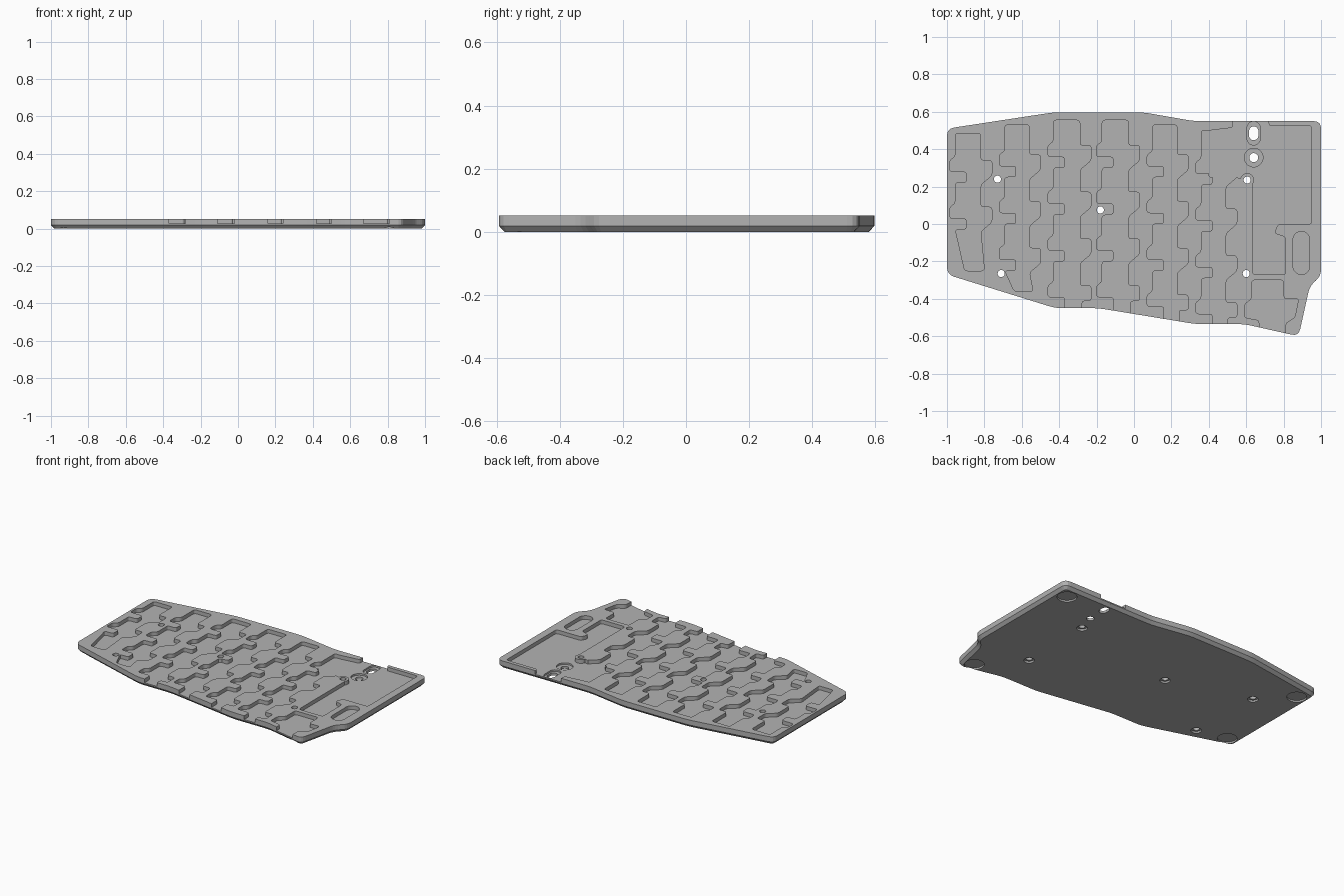
import bpy, bmesh, math
from mathutils import Vector

cube = bpy.data.objects.get("Cube")
if cube:
    bpy.data.objects.remove(cube, do_unlink=True)

gray = bpy.data.materials.new("plain gray")
gray.use_nodes = True
GRAY = (0.45, 0.45, 0.45, 1)
gray.diffuse_color = GRAY
gray.node_tree.nodes["Principled BSDF"].inputs["Base Color"].default_value = GRAY

LEDGE, TOP = 0.027, 0.052


def fillet(pts, r, steps=4):
    """Round every corner of a closed 2D profile."""
    out = []
    ps = [Vector(p) for p in pts]
    for i, p in enumerate(ps):
        a, b = ps[i - 1] - p, ps[(i + 1) % len(ps)] - p
        a = p + a.normalized() * min(r, a.length * 0.48)
        b = p + b.normalized() * min(r, b.length * 0.48)
        for k in range(steps + 1):
            t = k / steps
            out.append(a.lerp(p, t).lerp(p.lerp(b, t), t))
    return out


def circle(x, y, r, stretch=0.0, n=24):
    """Circle, or an upright pill when stretched."""
    pts = []
    for k in range(n):
        a = 2 * math.pi * (k + 0.5) / n
        s = math.sin(a)
        pts.append((x + r * math.cos(a), y + r * s + math.copysign(stretch, s)))
    return pts


def prism(name, profiles, z0, z1, inset=0.0, chamfer=0.0):
    """Extrude flat profiles, optionally shrunk or with a chamfered underside."""
    bm = bmesh.new()
    for pts in profiles:
        face = bm.faces.new([bm.verts.new((p[0], p[1], z0)) for p in pts])
        face.normal_update()
        if face.normal.z > 0:
            face.normal_flip()
        if inset:
            ring = bmesh.ops.inset_region(bm, faces=[face], thickness=inset)["faces"]
            bmesh.ops.delete(bm, geom=ring, context="FACES")
        ext = bmesh.ops.extrude_face_region(bm, geom=[face], use_keep_orig=True)
        for v in ext["geom"]:
            if isinstance(v, bmesh.types.BMVert):
                v.co.z = z1
        if chamfer:
            bmesh.ops.inset_region(bm, faces=[face], thickness=chamfer)
            for v in face.verts:
                v.co.z = 0
    bmesh.ops.recalc_face_normals(bm, faces=bm.faces)
    me = bpy.data.meshes.new(name)
    bm.to_mesh(me)
    bm.free()
    me.materials.append(gray)
    ob = bpy.data.objects.new(name, me)
    bpy.context.collection.objects.link(ob)
    return ob


def cut(ob, cutters):
    """Subtract the cutters, bake the result and remove them."""
    for c in cutters:
        c.hide_render = True
        m = ob.modifiers.new(c.name, "BOOLEAN")
        m.operation, m.solver, m.object = "DIFFERENCE", "EXACT", c
    dg = bpy.context.evaluated_depsgraph_get()
    dg.update()
    me = bpy.data.meshes.new_from_object(ob.evaluated_get(dg))
    ob.modifiers.clear()
    ob.data = me
    for c in cutters:
        bpy.data.objects.remove(c, do_unlink=True)


def column(xl, xr, top, tabs, end):
    """Zigzag pocket for one column of sockets; open at the front if end is None."""
    right, left = [(xr, top)], [(xl, top)]
    for t in tabs:
        right += [(xr, t + .09), (xr + .06, t + .09), (xr + .06, t + .01), (xr, t - .04)]
        left += [(xl, t + .11), (xl - .03, t + .09), (xl - .03, t + .03),
                 (xl + .06, t + .03), (xl + .06, t - .03), (xl, t - .03)]
    if end is None:
        right[-1] = (xr + .01, t + .01)
        right.append((xr + .01, -0.7))
        left[-2:] = [(xl + .06, -0.7)]
    else:
        right.append((xr + .02, end))
        left.append((xl + .05, end))
    return right + left[::-1]


# Outline of the case
outline = fillet([(-1, .51), (-.43, .597), (.05, .597), (.32, .55), (1, .55), (1, -.28),
                  (.94, -.33), (.88, -.6), (.59, -.535), (.33, -.535), (-.19, -.45),
                  (-.42, -.45), (-1, -.27)], .04)
base = prism("base_plate", [outline], .019, LEDGE, chamfer=.018)
deck = prism("raised_deck", [outline], LEDGE, TOP, inset=.016)

# Socket columns: left, right, back end, first tab, number of tabs, front end
COLUMNS = [(-.955, -.82, .485, .25, 2, -.25), (-.69, -.56, .53, .28, 3, -.36),
           (-.43, -.29, .555, .33, 4, None), (-.17, -.03, .555, .33, 4, None),
           (.10, .23, .53, .28, 4, None), (.36, .49, .50, .24, 4, None)]
pockets = [column(xl, xr, top, [t - .25 * k for k in range(n)], end)
           for xl, xr, top, t, n, end in COLUMNS]

# Electronics bay, thumb bay and side pill
pockets.append([(.40, .50), (.53, .515), (.53, .7), (.72, .7), (.72, .525), (.95, .525),
                (.95, 0), (.77, 0), (.75, -.05), (.81, -.07), (.81, -.27), (.635, -.27),
                (.635, .22), (.55, .25), (.40, .25)])
pockets.append([(.63, -.30), (.80, -.30), (.80, -.40), (.88, -.40), (.86, -.50), (.81, -.53),
                (.81, -.7), (.67, -.7), (.67, -.515), (.59, -.50), (.59, -.43), (.63, -.40)])
shapes = [fillet(p, .016) for p in pockets] + [circle(.895, -.155, .045, .07)]
cut(deck, [prism("pocket_cutter", [s], .02, .06) for s in shapes])

# Screw bosses and a small locating block
SCREWS = [(-.73, .24), (-.18, .075), (.605, .235), (.60, -.265)]
bosses = prism("screw_bosses", [circle(x, y, .037) for x, y in SCREWS], LEDGE, TOP)
prism("locating_block", [fillet([(-.14, .06), (-.11, .06), (-.11, .1), (-.14, .1)], .008)],
      LEDGE, TOP)

# Through holes, countersinks, switch recesses and foot recesses
HOLES = SCREWS + [(-.71, -.265)]
FEET = [(.915, .465), (.82, -.515), (-.915, .43), (-.915, -.22)]


def screw_cutter():
    return prism("screw_cutter", [circle(x, y, .019) for x, y in HOLES], -.01, .06)


cut(deck, [screw_cutter()])
cut(bosses, [screw_cutter()])
cut(base, [
    screw_cutter(),
    prism("countersink_cutter", [circle(x, y, .032) for x, y in HOLES], -.01, .012),
    prism("switch_recess_cutter", [circle(.64, .485, .036, .027), circle(.64, .355, .05)],
          .016, .06),
    prism("switch_hole_cutter", [circle(.64, .485, .025, .012), circle(.64, .355, .024)],
          -.01, .06),
    prism("foot_cutter", [circle(x, y, .06, n=32) for x, y in FEET], -.01, .011),
])
